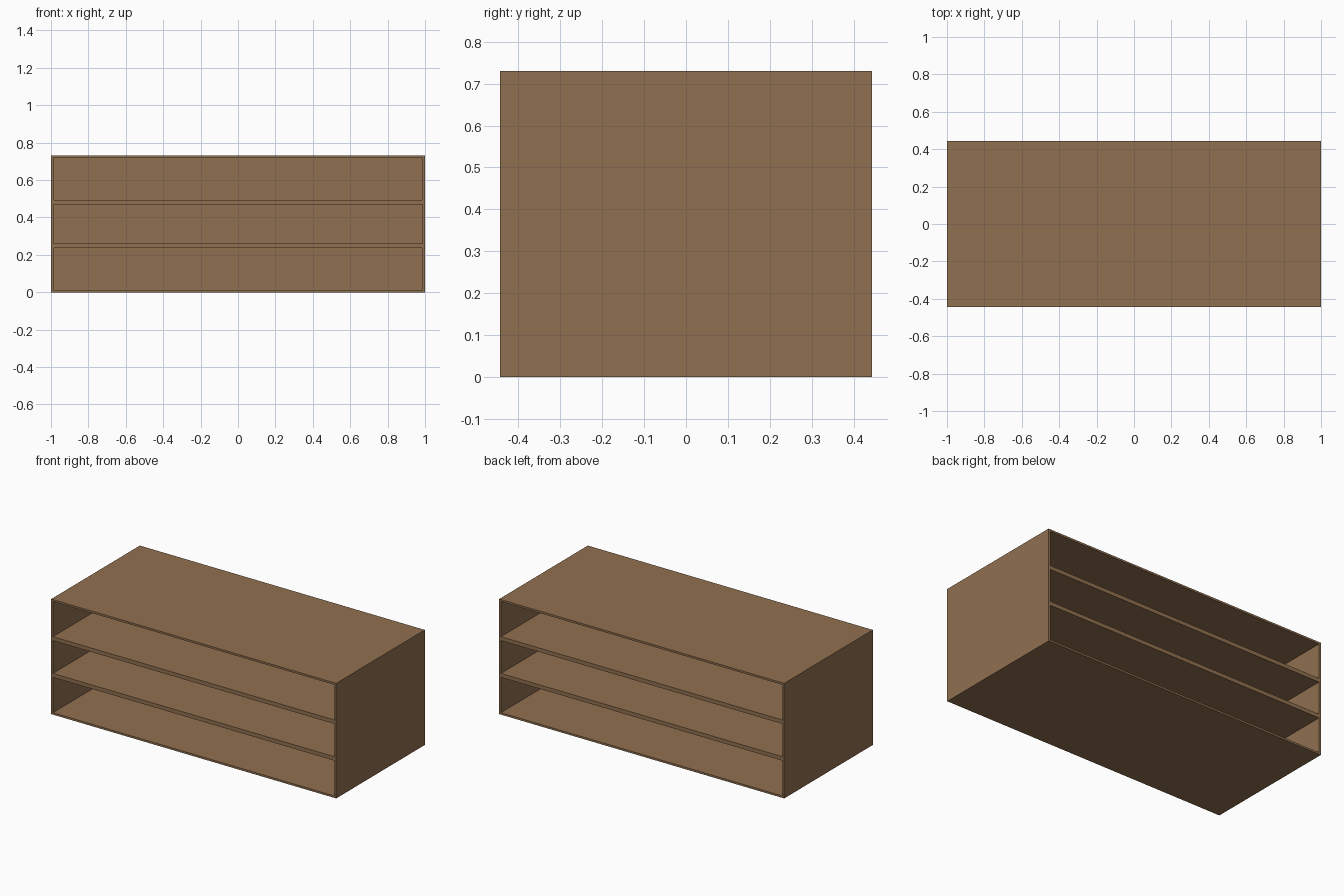
import bpy

if "Cube" in bpy.data.objects:
    bpy.data.objects.remove(bpy.data.objects["Cube"])

W, D, H = 2.0, 0.888, 0.73   # overall size
T = 0.0125                   # outer board thickness
S = 0.025                    # shelf thickness

wood = bpy.data.materials.new("brown_wood")
wood.diffuse_color = (0.28, 0.16, 0.08, 1)
wood.use_nodes = True
wood.node_tree.nodes["Principled BSDF"].inputs["Base Color"].default_value = wood.diffuse_color


def board(name, size, loc):
    bpy.ops.mesh.primitive_cube_add(size=1, location=loc)
    ob = bpy.context.object
    ob.name = name
    ob.scale = size
    bpy.ops.object.transform_apply(location=False, rotation=False, scale=True)
    ob.data.materials.append(wood)
    return ob


# Outer case
board("bottom_board", (W, D, T), (0, 0, T / 2))
board("top_board", (W, D, T), (0, 0, H - T / 2))
for side, x in (("left", -1), ("right", 1)):
    board(side + "_side", (T, D, H - 2 * T), (x * (W - T) / 2, 0, H / 2))

# Shelves, flush with the front and back
shelf_z = (0.249, 0.482)
for i, z in enumerate(shelf_z):
    board(f"shelf_{i + 1}", (W - 2 * T, D, S), (0, 0, z))

# Central dividers: the case is open to both front and back
edges = [T, shelf_z[0] - S / 2, shelf_z[0] + S / 2,
         shelf_z[1] - S / 2, shelf_z[1] + S / 2, H - T]
for i in range(3):
    lo, hi = edges[2 * i], edges[2 * i + 1]
    board(f"divider_{i + 1}", (W - 2 * T, T, hi - lo), (0, 0, (lo + hi) / 2))
